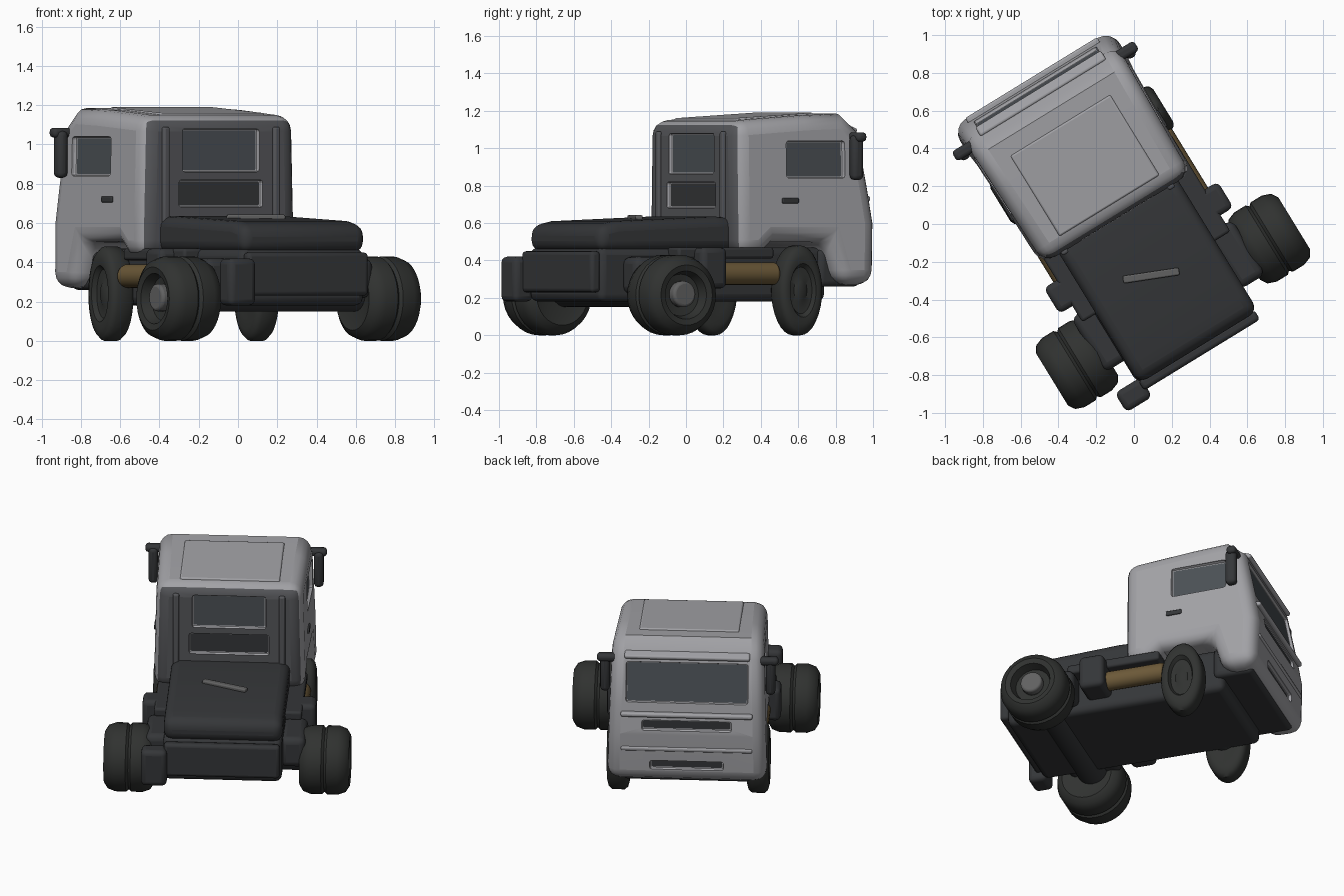
import bpy, bmesh, math
from mathutils import Matrix, Vector

if "Cube" in bpy.data.objects:
    bpy.data.objects.remove(bpy.data.objects["Cube"])

# The truck is built facing +y in its own frame, then placed diagonally
PLACE = Matrix.Rotation(math.radians(31.5), 4, 'Z') @ Matrix.Translation((-0.045, 0, 0))
CAB_X = -0.015


def material(name, rgb):
    m = bpy.data.materials.new(name)
    m.diffuse_color = (*rgb, 1)
    m.use_nodes = True
    m.node_tree.nodes["Principled BSDF"].inputs["Base Color"].default_value = m.diffuse_color
    return m


PAINT = material("grey_paint", (0.36, 0.36, 0.38))
SHADE = material("dark_grey_paint", (0.09, 0.092, 0.1))
DARK = material("dark_metal", (0.035, 0.037, 0.04))
RUBBER = material("rubber", (0.03, 0.032, 0.03))
GLASS = material("dark_glass", (0.07, 0.08, 0.09))
BRASS = material("brass_tank", (0.15, 0.10, 0.04))
HUB = material("hub_metal", (0.12, 0.12, 0.12))


def finish(bm, name, mat, bevel=0, segments=3, local=Matrix()):
    bmesh.ops.recalc_face_normals(bm, faces=bm.faces[:])
    bm.transform(PLACE @ local)
    me = bpy.data.meshes.new(name)
    bm.to_mesh(me)
    bm.free()
    ob = bpy.data.objects.new(name, me)
    bpy.context.collection.objects.link(ob)
    if mat:
        me.materials.append(mat)
    if bevel:
        b = ob.modifiers.new("round", 'BEVEL')
        b.width, b.segments = bevel, segments
        b.limit_method, b.angle_limit = 'ANGLE', math.radians(50)
    return ob


def box(name, loc, size, mat, bevel=0.0, tilt=(0, 0, 0), segments=3):
    bm = bmesh.new()
    bmesh.ops.create_cube(bm, size=1, matrix=Matrix.Diagonal((*size, 1)))
    rot = Matrix.Translation(loc)
    for ang, ax in zip(tilt, 'XYZ'):
        rot = rot @ Matrix.Rotation(ang, 4, ax)
    return finish(bm, name, mat, bevel, segments, rot)


def cylinder(name, loc, r, length, axis, mat, bevel=0.0):
    bm = bmesh.new()
    bmesh.ops.create_cone(bm, cap_ends=True, segments=24, radius1=r, radius2=r, depth=length)
    rot = Matrix.Rotation(math.pi / 2, 4, 'Y' if axis == 'X' else 'X')
    return finish(bm, name, mat, bevel, 3, Matrix.Translation(loc) @ rot)


def side_profile(name, pts, width_at, mat, bevel, x=0.0):
    """Side outline (y, z) extruded across the truck, half width varying with y and z."""
    bm = bmesh.new()
    sides = [[bm.verts.new((x + s * width_at(y, z), y, z)) for y, z in pts] for s in (-1, 1)]
    for a in sides:
        bm.faces.new(a)
    n = len(pts)
    for i in range(n):
        j = (i + 1) % n
        bm.faces.new((sides[0][i], sides[0][j], sides[1][j], sides[1][i]))
    return finish(bm, name, mat, bevel, 4)


def wheel(name, side, x, y, r, w, squash=1.0, dual=False):
    """Lathe a tyre profile (across, radius) round the axle."""
    prof = [(0.7, 0.0), (0.7, 0.2), (0.55, 0.3), (0.6, 0.52), (0.95, 0.6), (1, 0.75), (0.85, 0.92), (0.55, 1)]
    prof += [(0.1, 1), (0, 0.93), (-0.1, 1)] if dual else [(0, 1)]
    prof += [(-0.55, 1), (-0.85, 0.92), (-1, 0.75), (-0.9, 0.5), (-0.9, 0)]
    bm = bmesh.new()
    vs = [bm.verts.new((a * w / 2 * side, 0, q * r)) for a, q in prof]
    es = [bm.edges.new(p) for p in zip(vs, vs[1:])]
    bmesh.ops.spin(bm, geom=vs + es, cent=(0, 0, 0), axis=(1, 0, 0), angle=2 * math.pi, steps=32)
    bmesh.ops.remove_doubles(bm, verts=bm.verts[:], dist=1e-4)
    return finish(bm, name, RUBBER, 0, 1,
                  Matrix.Translation((x * side, y, r)) @ Matrix.Diagonal((1, squash, 1, 1)))


# Cab shell with wheel arches in the outline, darker rear wall
cab = side_profile("cab", [(0.07, 0.43), (0.07, 1.145), (0.5, 1.175), (0.74, 1.185), (0.85, 1.09),
                           (0.91, 0.78), (0.94, 0.6), (0.93, 0.27), (0.71, 0.27), (0.64, 0.5),
                           (0.31, 0.5), (0.23, 0.43)],
                   lambda y, z: 0.487 - 0.022 * (z - 0.27) / 0.91 + 0.03 * (y - 0.5), PAINT, 0.08, CAB_X)
cab.data.materials.append(SHADE)
back = PLACE.to_3x3() @ Vector((0, -1, 0))
for p in cab.data.polygons:
    if p.normal.dot(back) > 0.95 and p.center.z > 0.7:
        p.material_index = 1


def recess(name, loc, size, inward, tilt=(0, 0, 0), mat=GLASS, depth=0.022):
    """Sink a panel into the cab: a hidden cutter plus the panel behind it."""
    loc = Vector(loc) + Vector((CAB_X, 0, 0))
    cut = box(name + "_cutter", loc, size, None, 0.015, tilt, 2)
    cut.hide_render = True
    cut.hide_viewport = True
    cut.display_type = 'WIRE'
    m = cab.modifiers.new(name, 'BOOLEAN')
    m.object, m.operation, m.solver = cut, 'DIFFERENCE', 'EXACT'
    box(name, loc + Vector(inward) * depth * 1.9, size, mat, 0, tilt)


# Windows, grille and bumper intake
recess("windscreen", (0, 0.882, 0.93), (0.76, 0.044, 0.26), (0, -1, 0), (0.19, 0, 0))
recess("rear_window", (0, 0.07, 0.97), (0.46, 0.044, 0.22), (0, 1, 0))
recess("rear_panel", (0, 0.07, 0.75), (0.50, 0.044, 0.14), (0, 1, 0), mat=DARK)
recess("grille", (0, 0.935, 0.66), (0.56, 0.044, 0.07), (0, -1, 0), mat=DARK)
recess("bumper_intake", (0, 0.933, 0.39), (0.46, 0.044, 0.06), (0, -1, 0), mat=DARK)
for s, side in ((-1, "left"), (1, "right")):
    recess(side + "_side_window", (s * 0.472, 0.56, 0.94), (0.044, 0.36, 0.2), (-s, 0, 0), (0, -s * 0.024, 0))
for z in (0.5, 0.73):
    box("front_trim", (CAB_X, 0.925, z), (0.82, 0.04, 0.03), PAINT, 0.012)

# Sun visor and raised roof panel
box("sun_visor", (CAB_X, 0.845, 1.1), (0.78, 0.06, 0.03), PAINT, 0.012, (-0.35, 0, 0))
box("roof_panel", (CAB_X, 0.40, 1.163), (0.62, 0.5, 0.025), PAINT, 0.01, (0.06, 0, 0))

# Rear wall uprights
for s in (-1, 1):
    box("rear_wall_rib", (CAB_X + s * 0.33, 0.068, 0.79), (0.04, 0.03, 0.6), SHADE, 0.012)

# Chassis and rear deck
box("chassis", (-0.01, -0.02, 0.325), (0.74, 1.42, 0.29), DARK, 0.04)
box("front_belly", (CAB_X, 0.76, 0.36), (0.8, 0.26, 0.2), DARK, 0.03)
side_profile("rear_deck", [(-0.735, 0.45), (-0.735, 0.585), (-0.62, 0.61), (0.0, 0.635), (0.12, 0.63), (0.12, 0.45)],
             lambda y, z: 0.37, DARK, 0.055, -0.005)
box("deck_ridge", (-0.02, -0.28, 0.63), (0.3, 0.04, 0.025), HUB, 0.008, (0, 0, -0.4))
box("rear_crossbar", (-0.01, -0.75, 0.34), (0.72, 0.06, 0.22), DARK, 0.02)
box("rear_hitch", (-0.43, -0.77, 0.3), (0.16, 0.12, 0.24), DARK, 0.03)
cylinder("rear_axle", (0, -0.44, 0.25), 0.1, 1.0, 'X', DARK)
cylinder("front_axle", (0, 0.45, 0.26), 0.08, 0.8, 'X', DARK)

# Wide rear pairs, the left one sitting slightly further back
for s, side, x, y in ((-1, "left", 0.6, -0.475), (1, "right", 0.615, -0.44)):
    wheel(side + "_rear_wheel", s, x, y, 0.215, 0.31, 1.0, True)
    cylinder(side + "_rear_hub", (s * (x + 0.11), y, 0.22), 0.07, 0.06, 'X', HUB, 0.015)

for s, side in ((-1, "left"), (1, "right")):
    # Slim steering wheels
    wheel(side + "_front_wheel", s, 0.435, 0.455, 0.24, 0.14, 0.56)
    # Side tank, its end box, the deck rail and the suspension block
    cylinder(side + "_tank", (s * 0.42, 0.12, 0.33), 0.06, 0.42, 'Y', BRASS, 0.015)
    box(side + "_side_box", (s * 0.44, -0.12, 0.36), (0.2, 0.16, 0.22), DARK, 0.03)
    box(side + "_side_rail", (s * 0.4, 0.0, 0.44), (0.12, 0.6, 0.06), DARK, 0.015)
    box(side + "_suspension", (s * 0.42, -0.42, 0.32), (0.16, 0.34, 0.2), DARK, 0.04)
    # Door mirror on its arm
    box(side + "_mirror", (CAB_X + s * 0.515, 0.79, 0.95), (0.06, 0.07, 0.24), DARK, 0.025)
    box(side + "_mirror_arm", (CAB_X + s * 0.5, 0.8, 1.06), (0.13, 0.06, 0.05), DARK, 0.02)
    # Door handle
    box(side + "_door_handle", (CAB_X + s * 0.474, 0.4, 0.72), (0.02, 0.1, 0.03), DARK, 0.006)

# Smooth shading with sharp creases kept
bpy.ops.object.select_all(action='DESELECT')
for ob in bpy.context.scene.objects:
    if not ob.hide_render:
        ob.select_set(True)
        bpy.context.view_layer.objects.active = ob
bpy.ops.object.shade_smooth_by_angle(angle=math.radians(40))
